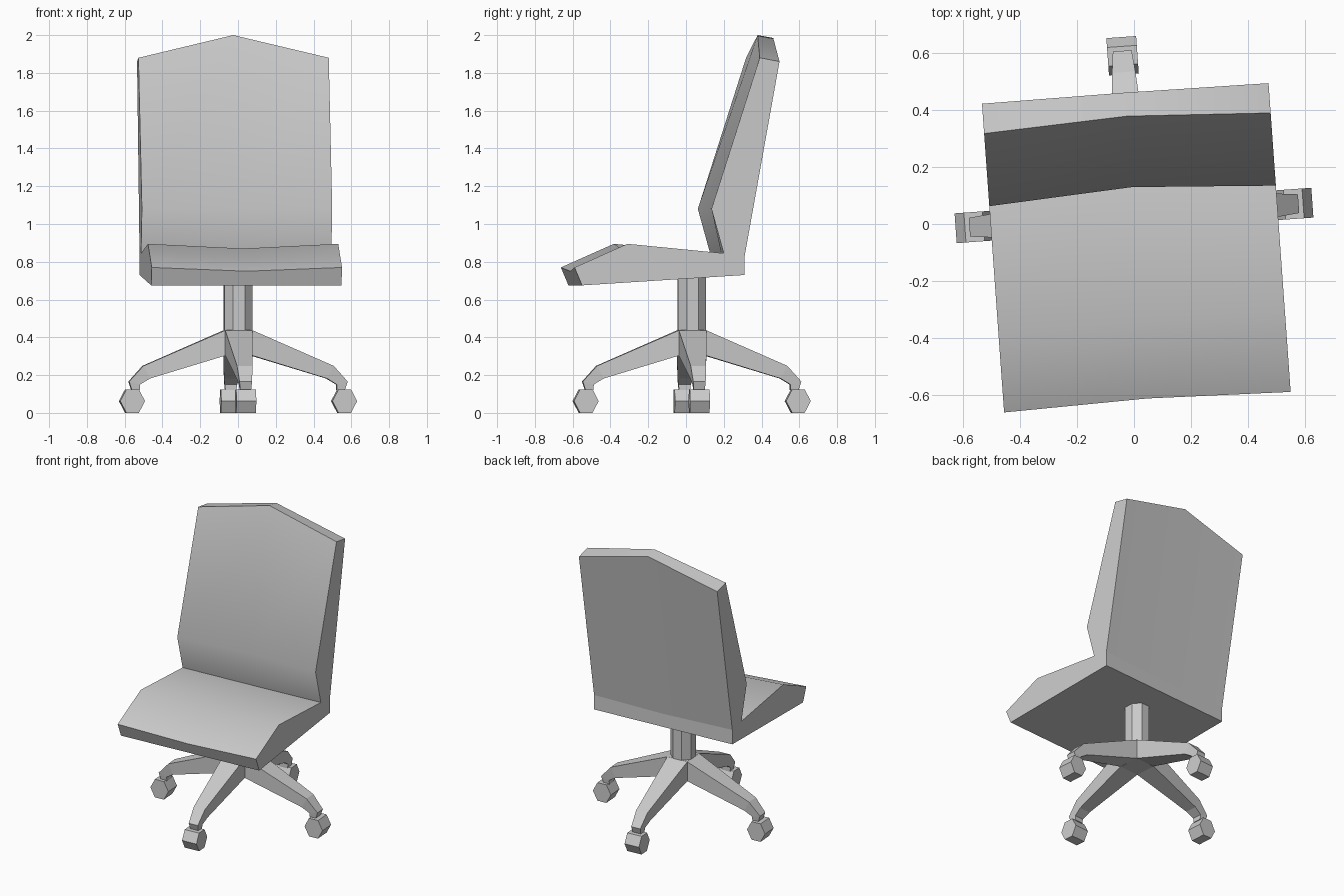
import bpy, bmesh, math
from mathutils import Matrix, Vector

if "Cube" in bpy.data.objects:
    bpy.data.objects.remove(bpy.data.objects["Cube"])

grey = bpy.data.materials.new("light grey")
grey.use_nodes = True
grey.diffuse_color = (0.6, 0.6, 0.6, 1)
grey.node_tree.nodes["Principled BSDF"].inputs["Base Color"].default_value = grey.diffuse_color

# The whole chair is swivelled slightly about its column
SWIVEL = Matrix.Translation((0, 0.03, 0)) @ Matrix.Rotation(math.radians(4.1), 4, "Z")


def finish(name, bm, turn=0.0, smooth=None):
    bmesh.ops.recalc_face_normals(bm, faces=bm.faces)
    bm.transform(SWIVEL @ Matrix.Rotation(turn, 4, "Z"))
    mesh = bpy.data.meshes.new(name)
    bm.to_mesh(mesh)
    bm.free()
    mesh.materials.append(grey)
    obj = bpy.data.objects.new(name, mesh)
    bpy.context.collection.objects.link(obj)
    if smooth:
        bpy.ops.object.select_all(action="DESELECT")
        obj.select_set(True)
        bpy.context.view_layer.objects.active = obj
        bpy.ops.object.shade_smooth_by_angle(angle=math.radians(smooth))
    return obj


def loft(sections):
    """Skin matching closed rings of points and cap both ends."""
    bm = bmesh.new()
    rings = [[bm.verts.new(p) for p in s] for s in sections]
    n = len(rings[0])
    for a, b in zip(rings, rings[1:]):
        for i in range(n):
            j = (i + 1) % n
            bm.faces.new((a[i], a[j], b[j], b[i]))
    bm.faces.new(rings[0])
    bm.faces.new(rings[-1])
    return bm


def cushion(name, side, middle):
    """Side profile, dished middle profile, side profile, as (y, z) points."""
    rows = ((-0.505, side), (0, middle), (0.505, side))
    finish(name, loft([[(x, y, z) for y, z in prof] for x, prof in rows]), smooth=40)


# Seat and backrest
cushion("seat",
        [(-0.658, 0.77), (-0.377, 0.895), (0.134, 0.845), (0.245, 0.83), (0.245, 0.73), (-0.618, 0.675)],
        [(-0.645, 0.75), (-0.377, 0.87), (0.16, 0.83), (0.245, 0.82), (0.245, 0.73), (-0.618, 0.675)])
cushion("backrest",
        [(0.134, 0.845), (0.069, 1.08), (0.325, 1.88), (0.43, 1.86), (0.245, 0.83)],
        [(0.16, 0.83), (0.1, 1.08), (0.35, 2.0), (0.433, 1.985), (0.245, 0.82)])

# Column and hub
bm = bmesh.new()
bmesh.ops.create_cone(bm, cap_ends=True, segments=8, radius1=0.08, radius2=0.08, depth=0.41,
                      matrix=Matrix.Translation((0, 0, 0.515)) @ Matrix.Rotation(math.pi / 8, 4, "Z"))
finish("column", bm)
bm = bmesh.new()
bmesh.ops.create_cube(bm, matrix=Matrix.Translation((0, 0, 0.37)) @ Matrix.Diagonal((0.146, 0.146, 0.135, 1)))
finish("hub", bm)

# Four legs with casters: (top radius, top z, bottom radius, bottom z, half width)
STATIONS = [(0.073, 0.437, 0.073, 0.303, 0.073),
            (0.505, 0.249, 0.47, 0.182, 0.041),
            (0.58, 0.166, 0.522, 0.15, 0.033),
            (0.565, 0.12, 0.522, 0.12, 0.029)]
for k, place in enumerate(("left", "back", "right", "front")):
    turn = k * math.pi / 2
    finish(place + "_leg", loft([[(rt, -w, zt), (rt, w, zt), (rb, w, zb), (rb, -w, zb)]
                                 for rt, zt, rb, zb, w in STATIONS]), turn)
    bm = bmesh.new()
    bmesh.ops.create_cone(bm, cap_ends=True, segments=6, radius1=0.067, radius2=0.067, depth=0.105)
    # Rest a flat side on the floor, axle across the leg
    low = min(bm.verts, key=lambda v: v.co.y).co
    bm.transform(Matrix.Rotation(math.pi / 2, 4, "X"))
    if abs(max(v.co.x for v in bm.verts) - 0.067) > 0.001:
        bm.transform(Matrix.Rotation(math.pi / 6, 4, "Y"))
    bm.transform(Matrix.Translation((0.563, 0, 0.0625)) @ Matrix.Diagonal((0.98, 1, 1.077, 1)))
    finish(place + "_caster", bm, turn)
